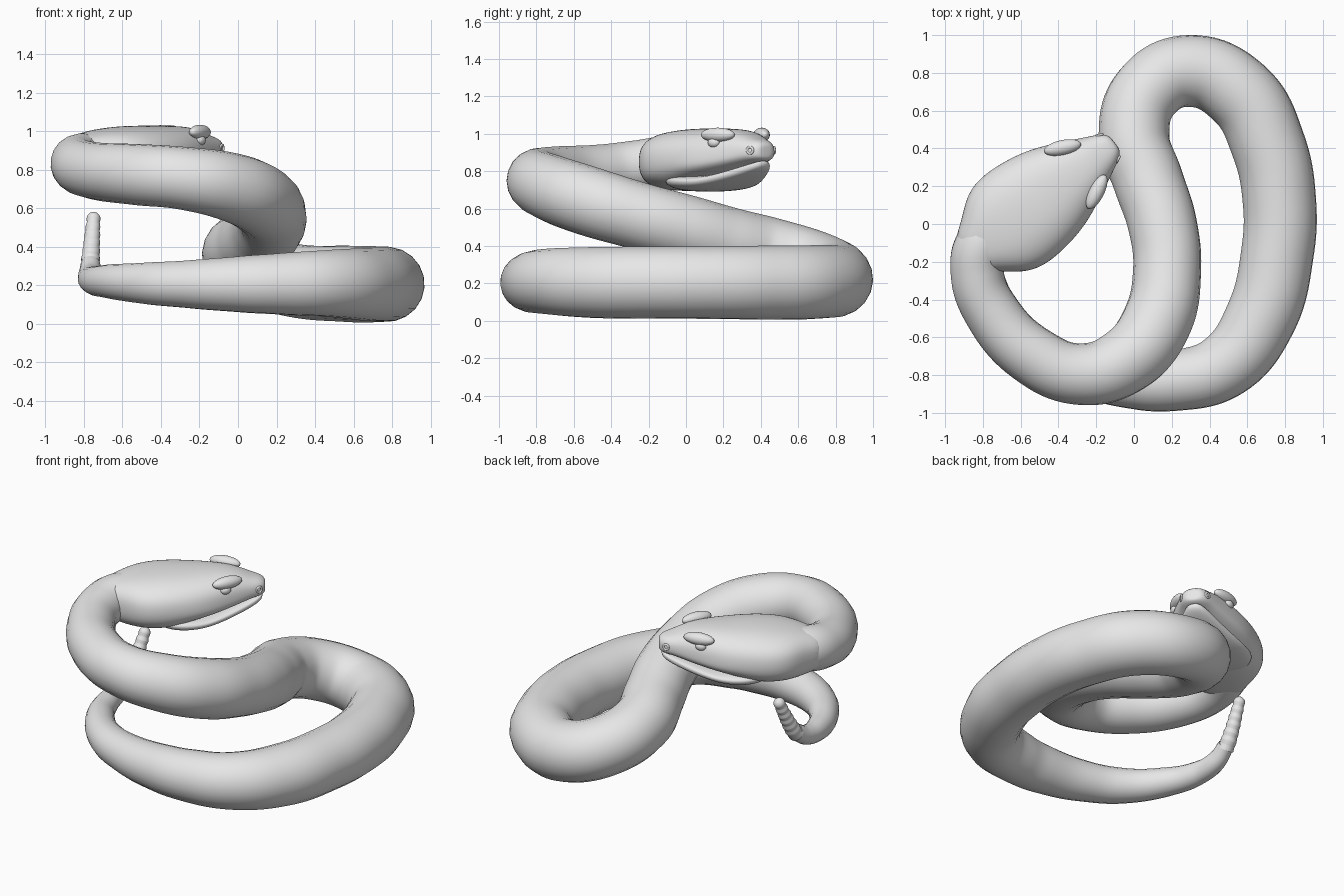
import bpy, bmesh, math
from mathutils import Vector

cube = bpy.data.objects.get("Cube")
if cube:
    bpy.data.objects.remove(cube, do_unlink=True)

grey = bpy.data.materials.new("plain grey")
grey.use_nodes = True
grey.diffuse_color = (0.8, 0.8, 0.8, 1)
grey.node_tree.nodes["Principled BSDF"].inputs["Base Color"].default_value = (0.8, 0.8, 0.8, 1)

# Head frame: origin at the jaw bulge, FWD towards the nose, SIDE to its left
ORIGIN = Vector((-0.66, 0.0, 0.0))
FWD = Vector((0.79, 0.61, 0.0)).normalized()
SIDE = Vector((-FWD.y, FWD.x, 0.0))
YAW = math.atan2(FWD.y, FWD.x)


def head_point(t, s, z):
    return ORIGIN + FWD * t + SIDE * s + Vector((0, 0, z))


def finish(obj, name):
    obj.name = name
    obj.data.materials.clear()
    obj.data.materials.append(grey)
    obj.data.shade_smooth()
    return obj


def tube(name, points, interpolation):
    """Round tube through (x, y, z, radius) points."""
    curve = bpy.data.curves.new(name, "CURVE")
    curve.dimensions = "3D"
    curve.bevel_depth = 1.0
    curve.bevel_resolution = 8
    curve.resolution_u = 10
    curve.use_fill_caps = True
    spline = curve.splines.new("BEZIER")
    spline.radius_interpolation = interpolation
    spline.bezier_points.add(len(points) - 1)
    for bp, (x, y, z, r) in zip(spline.bezier_points, points):
        bp.co = (x, y, z)
        bp.radius = r
        bp.handle_left_type = bp.handle_right_type = "AUTO"
    obj = bpy.data.objects.new(name, curve)
    bpy.context.collection.objects.link(obj)
    bpy.ops.object.select_all(action="DESELECT")
    obj.select_set(True)
    bpy.context.view_layer.objects.active = obj
    bpy.ops.object.convert(target="MESH")
    return finish(bpy.context.view_layer.objects.active, name)


def signed_power(v, p):
    return math.copysign(abs(v) ** p, v)


def loft(name, stations, sides=24, squareness=0.8):
    """Skin over (t, half width, top, middle, bottom) cross-sections."""
    bm = bmesh.new()
    rings = []
    for t, half, top, mid, low in stations:
        ring = []
        for i in range(sides):
            a = math.tau * i / sides
            rise = signed_power(math.sin(a), squareness)
            z = mid + rise * (top - mid if rise > 0 else mid - low)
            ring.append(bm.verts.new(head_point(t, half * signed_power(math.cos(a), squareness), z)))
        rings.append(ring)
    for a, b in zip(rings, rings[1:]):
        for i in range(sides):
            j = (i + 1) % sides
            bm.faces.new((a[i], a[j], b[j], b[i]))
    bm.faces.new(rings[0])
    bm.faces.new(rings[-1])
    bmesh.ops.recalc_face_normals(bm, faces=bm.faces)
    mesh = bpy.data.meshes.new(name)
    bm.to_mesh(mesh)
    bm.free()
    obj = bpy.data.objects.new(name, mesh)
    bpy.context.collection.objects.link(obj)
    obj.modifiers.new("smooth", "SUBSURF").levels = 2
    return finish(obj, name)


def ellipsoid(name, centre, scale, turn):
    bpy.ops.mesh.primitive_uv_sphere_add(segments=24, ring_count=12, location=centre)
    obj = bpy.context.object
    obj.scale = scale
    obj.rotation_euler.z = turn
    return finish(obj, name)


# Coiled body, tail first, ending inside the head
tube("body", [
    (-0.765, -0.05, 0.31, 0.050),
    (-0.77, -0.15, 0.25, 0.060),
    (-0.75, -0.31, 0.225, 0.073),
    (-0.67, -0.49, 0.22, 0.088),
    (-0.49, -0.68, 0.21, 0.107),
    (-0.25, -0.79, 0.205, 0.125),
    (0.0, -0.835, 0.205, 0.145),
    (0.22, -0.83, 0.207, 0.16),
    (0.48, -0.75, 0.21, 0.175),
    (0.67, -0.50, 0.205, 0.19),
    (0.76, -0.15, 0.205, 0.193),
    (0.77, 0.12, 0.205, 0.195),
    (0.71, 0.42, 0.205, 0.198),
    (0.56, 0.69, 0.208, 0.198),
    (0.29, 0.81, 0.225, 0.19),
    (0.07, 0.70, 0.29, 0.187),
    (0.0, 0.47, 0.36, 0.187),
    (0.075, 0.23, 0.42, 0.187),
    (0.15, 0.0, 0.49, 0.183),
    (0.175, -0.25, 0.56, 0.18),
    (0.12, -0.52, 0.64, 0.185),
    (-0.04, -0.72, 0.71, 0.178),
    (-0.28, -0.795, 0.755, 0.163),
    (-0.53, -0.70, 0.775, 0.158),
    (-0.75, -0.47, 0.795, 0.148),
    (-0.83, -0.26, 0.825, 0.142),
    (-0.80, -0.10, 0.85, 0.14),
    (-0.68, 0.0, 0.86, 0.12),
], "CARDINAL")

# Ringed rattle on the raised tail
SEGMENTS = 6
rattle = []
for i in range(SEGMENTS * 2 + 1):
    f = i / (SEGMENTS * 2)
    radius = 0.052 - 0.016 * f - (0.004 if i % 2 else 0)
    rattle.append((-0.768 + 0.018 * f, -0.06 + 0.15 * f ** 0.8, 0.295 + 0.25 * f, radius))
tube("rattle", rattle, "LINEAR")
ellipsoid("rattle_tip", rattle[-1][:3], (0.036, 0.036, 0.036), 0)

# Skull, full depth at the cheeks and open below along the snout
loft("skull", [
    (-0.30, 0.10, 0.94, 0.85, 0.75),
    (-0.20, 0.16, 0.98, 0.85, 0.715),
    (-0.10, 0.25, 1.005, 0.85, 0.70),
    (0.0, 0.288, 1.02, 0.85, 0.692),
    (0.12, 0.288, 1.03, 0.85, 0.695),
    (0.25, 0.268, 1.03, 0.85, 0.74),
    (0.36, 0.235, 1.03, 0.85, 0.77),
    (0.48, 0.178, 1.025, 0.87, 0.80),
    (0.56, 0.138, 1.005, 0.885, 0.825),
    (0.62, 0.108, 0.98, 0.90, 0.842),
    (0.67, 0.083, 0.968, 0.90, 0.853),
    (0.70, 0.055, 0.95, 0.905, 0.865),
    (0.705, 0.025, 0.93, 0.905, 0.88),
])

# Lower jaw with a thin mouth line above it
loft("lower_jaw", [
    (0.04, 0.19, 0.78, 0.75, 0.71),
    (0.15, 0.25, 0.79, 0.75, 0.69),
    (0.25, 0.25, 0.785, 0.745, 0.69),
    (0.36, 0.217, 0.775, 0.745, 0.70),
    (0.48, 0.158, 0.805, 0.77, 0.73),
    (0.58, 0.107, 0.832, 0.80, 0.765),
    (0.65, 0.068, 0.85, 0.825, 0.795),
    (0.69, 0.030, 0.86, 0.842, 0.825),
])

# Paired brows, eyes and nostril rims
for side, label in ((1, "left"), (-1, "right")):
    slant = YAW - 0.45 * side
    ellipsoid(label + "_brow", head_point(0.47, side * 0.148, 0.995), (0.10, 0.04, 0.038), slant)
    ellipsoid(label + "_eye", head_point(0.46, side * 0.168, 0.953), (0.034, 0.024, 0.026), slant)
    bpy.ops.mesh.primitive_torus_add(
        major_segments=20, minor_segments=8, major_radius=0.017, minor_radius=0.007,
        location=head_point(0.665, side * 0.081, 0.912),
        rotation=(math.pi / 2, 0, slant))
    finish(bpy.context.object, label + "_nostril")
